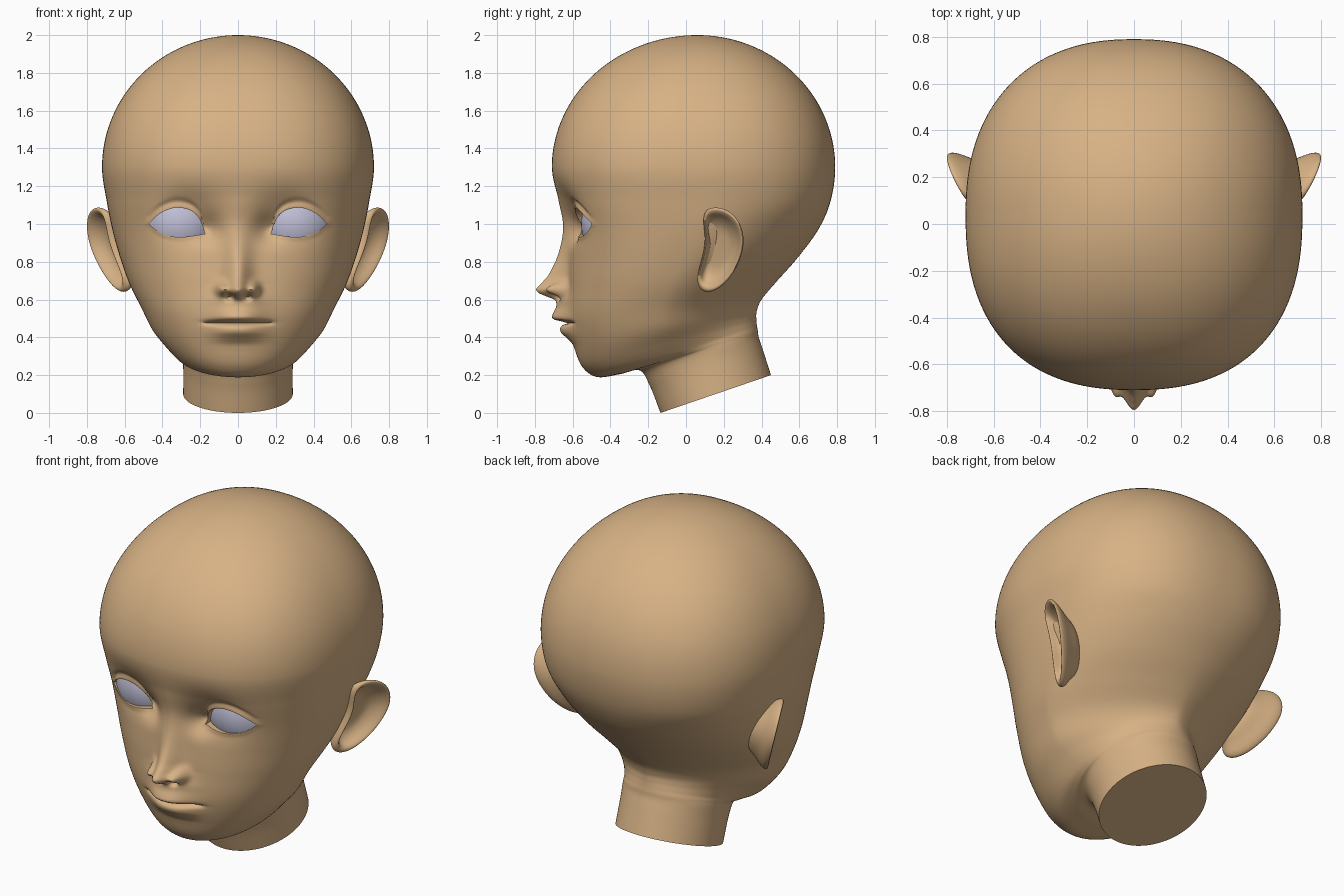
import bpy, bmesh, math
from math import sin, cos, pi, exp

if "Cube" in bpy.data.objects:
    bpy.data.objects.remove(bpy.data.objects["Cube"])


def material(name, rgb):
    m = bpy.data.materials.new(name)
    m.diffuse_color = (*rgb, 1)
    m.use_nodes = True
    m.node_tree.nodes["Principled BSDF"].inputs["Base Color"].default_value = m.diffuse_color
    return m


SKIN = material("tan skin", (0.68, 0.445, 0.235))
EYE = material("pale lilac eye", (0.52, 0.51, 0.66))


def spline(tab, t):
    """Smooth curve through rows of (key, values...), ascending keys."""
    n = len(tab)
    t = min(max(t, tab[0][0]), tab[-1][0])
    i = 0
    while i < n - 2 and t > tab[i + 1][0]:
        i += 1
    p, q = tab[i], tab[i + 1]
    o, r = tab[max(i - 1, 0)], tab[min(i + 2, n - 1)]
    d = q[0] - p[0]
    u = (t - p[0]) / d
    ka, kb = d / (q[0] - o[0]), d / (r[0] - p[0])
    h0, h1 = 2*u**3 - 3*u*u + 1, u**3 - 2*u*u + u
    h2, h3 = 3*u*u - 2*u**3, u**3 - u*u
    return [h0*p[j] + h1*ka*(q[j] - o[j]) + h2*q[j] + h3*kb*(r[j] - p[j])
            for j in range(1, len(p))]


def make_object(name, bm, mat):
    bmesh.ops.recalc_face_normals(bm, faces=bm.faces)
    me = bpy.data.meshes.new(name)
    bm.to_mesh(me)
    bm.free()
    ob = bpy.data.objects.new(name, me)
    bpy.context.collection.objects.link(ob)
    if mat:
        me.materials.append(mat)
    return ob


def activate(ob):
    bpy.ops.object.select_all(action='DESELECT')
    ob.select_set(True)
    bpy.context.view_layer.objects.active = ob


def bridge(bm, a, b):
    n = len(a)
    for i in range(n):
        bm.faces.new((a[i], a[(i + 1) % n], b[(i + 1) % n], b[i]))


def bump(a, ca, sa, b, cb, sb):
    return exp(-((a - ca) / sa)**2 - ((b - cb) / sb)**2)


# Skull, jaw and neck sections: front y,z / back y,z / half width / roundness front, back
sections = []
for k in range(-1, 7):
    a = pi / 2 - k * pi / 12
    c, z = cos(a), 1.3 + 0.7 * sin(a)
    sections.append((k, 0.06 - 0.77*c, z, 0.06 + 0.73*c, z, 0.72*c, 2 + 0.4*abs(c), 2 + 0.3*abs(c)))
lower_rows = [
    (-.675, 1.12, .765, 1.12, .695, 2.4, 2.3),
    (-.635, .97, .70, .97, .665, 2.4, 2.1),
    (-.62, .83, .59, .82, .625, 2.35, 1.95),
    (-.625, .68, .475, .69, .575, 2.25, 1.75),
    (-.625, .51, .40, .60, .51, 2.2, 1.6),
    (-.595, .36, .375, .54, .455, 2.1, 1.55),
    (-.55, .245, .372, .50, .385, 2.05, 1.7),
    (-.47, .19, .375, .465, .335, 2.0, 1.9),
    (-.35, .205, .38, .435, .31, 2.0, 2.0),
    (-.245, .225, .385, .40, .297, 2.0, 2.0),
    (-.19, .14, .405, .34, .29, 2.0, 2.0),
    (-.135, 0, .45, .2, .29, 2.0, 2.0)]
sections += [(7 + i, *r) for i, r in enumerate(lower_rows)]
steps = [6] * 6 + [14] + [18] * 7 + [8] * 4

# Face relief: nose ridge (z, height, width), lips (z, height), eyelid edges (x, z)
NOSE = [(.55, 0, .04), (.585, .005, .04), (.60, .02, .045), (.62, .085, .055), (.637, .135, .062),
        (.66, .157, .065), (.73, .105, .065), (.86, .05, .068), (1.0, .014, .075), (1.15, 0, .1)]
LIPS = [(.33, 0), (.365, .005), (.40, .03), (.425, .05), (.45, .05), (.468, .033), (.478, .025),
        (.49, .068), (.505, .085), (.525, .078), (.56, .06), (.60, .05), (.64, .02), (.68, 0)]
LID_TOP = [(.175, .95), (.20, 1.02), (.24, 1.065), (.30, 1.085), (.36, 1.08), (.42, 1.05), (.47, 1.003)]
LID_LOW = [(.175, .948), (.24, .937), (.31, .93), (.38, .942), (.43, .965), (.47, 1.0)]


def relief(x, z):
    """Forward push of the face surface."""
    x = abs(x)
    h, s = spline(NOSE, z)
    out = h * exp(-(x / s)**2)
    out += 0.075 * bump(x, .085, .03, z, .655, .035)            # nose wings
    out -= 0.06 * bump(x, .045, .02, z, .615, .015)             # nostrils
    out += spline(LIPS, z)[0] * exp(-(x / .13)**2.5)
    out -= 0.02 * exp(-((z - .477) / .009)**2 - (x / .18)**8)   # mouth line
    out -= 0.06 * bump(x, .25, .16, z, 1.04, .13)               # eye sockets
    out -= 0.045 * bump(x, .16, .07, z, .97, .07)
    if .1 < x < .55:                                            # eyelids
        fade = exp(-((x - .32) / .15)**8)
        top, low = z - spline(LID_TOP, x)[0], z - spline(LID_LOW, x)[0]
        out += fade * (.010 * exp(-(top / .014)**2) - .009 * exp(-((top - .035) / .012)**2)
                       + .006 * exp(-(low / .015)**2))
    return out


# Head: loft with columns packed towards the face
bm = bmesh.new()
COLS = 256
prev = None
pole = bm.verts.new((0, 0.06, 2.0))
params = [i + j / n for i, n in enumerate(steps) for j in range(n)] + [len(steps)]
for t in params[1:]:
    yf, zf, yb, zb, w, nf, nb = spline(sections, t)
    yc, zc = (yf + yb) / 2, (zf + zb) / 2
    ring = []
    for i in range(COLS):
        a = -pi + 2 * pi * i / COLS
        a -= 0.6 * sin(a)
        s, c = sin(a), cos(a)
        n = nf if c > 0 else nb
        r = (abs(s)**n + abs(c)**n)**(-1 / n)
        x, y, z = w*r*s, yc + (yf - yc)*r*c, zc + (zf - zc)*r*c
        if y < -.15 and .3 < z < 1.6:
            m = min(1, (-.15 - y) / .2)
            y -= m * m * (3 - 2 * m) * relief(x, z)
        ring.append(bm.verts.new((x, y, z)))
    if prev:
        bridge(bm, prev, ring)
    else:
        for i in range(COLS):
            bm.faces.new((pole, ring[i], ring[(i + 1) % COLS]))
    prev = ring
bm.faces.new(prev)
head = make_object("head", bm, SKIN)

# Eye openings cut into the head, with an eyeball behind each
for side, s in (("left", 1), ("right", -1)):
    xs = [.175 + .295 * i / 24 for i in range(25)]
    outline = [(x, spline(LID_TOP, x)[0]) for x in xs] + [(x, spline(LID_LOW, x)[0]) for x in reversed(xs)]
    bm = bmesh.new()
    rings = [[bm.verts.new((s * x, y, z)) for x, z in outline] for y in (-.85, -.40)]
    bridge(bm, *rings)
    for r in rings:
        bm.faces.new(r)
    cutter = make_object(side + "_eye_cutter", bm, None)
    cutter.hide_render = True
    activate(head)
    mod = head.modifiers.new("eye opening", 'BOOLEAN')
    mod.operation, mod.solver, mod.object = 'DIFFERENCE', 'EXACT', cutter
    bpy.ops.object.modifier_apply(modifier=mod.name)
    bpy.data.objects.remove(cutter)

    bm = bmesh.new()
    bmesh.ops.create_uvsphere(bm, u_segments=64, v_segments=32, radius=.22)
    bmesh.ops.translate(bm, verts=bm.verts, vec=(s * .30, -.335, 1.0))
    eye = make_object(side + "_eye", bm, EYE)
    activate(eye)
    bpy.ops.object.shade_smooth()

activate(head)
bpy.ops.object.shade_smooth_by_angle(angle=math.radians(55))

# Ears: outline (y, z) repeated as rings (scale, outward offset) from the root over the rim to the hollow
EAR = [(.11, 1.09), (.20, 1.09), (.28, 1.03), (.315, .92), (.29, .81), (.235, .71),
       (.15, .635), (.075, .64), (.05, .71), (.09, .83), (.105, .93), (.085, 1.03)]
RINGS = [(.45, -.17), (.72, -.08), (.95, -.035), (1.02, 0), (.95, .018), (.85, .005),
         (.75, -.03), (.55, -.06), (.3, -.065)]
for side, s in (("left", 1), ("right", -1)):
    bm = bmesh.new()
    prev = None
    for k, o in RINGS:
        ring = []
        for y, z in EAR:
            y, z = .185 + k * (y - .185), .87 + k * (z - .87)
            x = .70 + .55 * (y - .12) + .25 * (z - 1.0) + o
            ring.append(bm.verts.new((s * x, y, z)))
        if prev:
            bridge(bm, prev, ring)
        else:
            bm.faces.new(ring)
        prev = ring
    bm.faces.new(prev)
    ear = make_object(side + "_ear", bm, SKIN)
    sub = ear.modifiers.new("smooth", 'SUBSURF')
    sub.levels = sub.render_levels = 3
    activate(ear)
    bpy.ops.object.shade_smooth()
